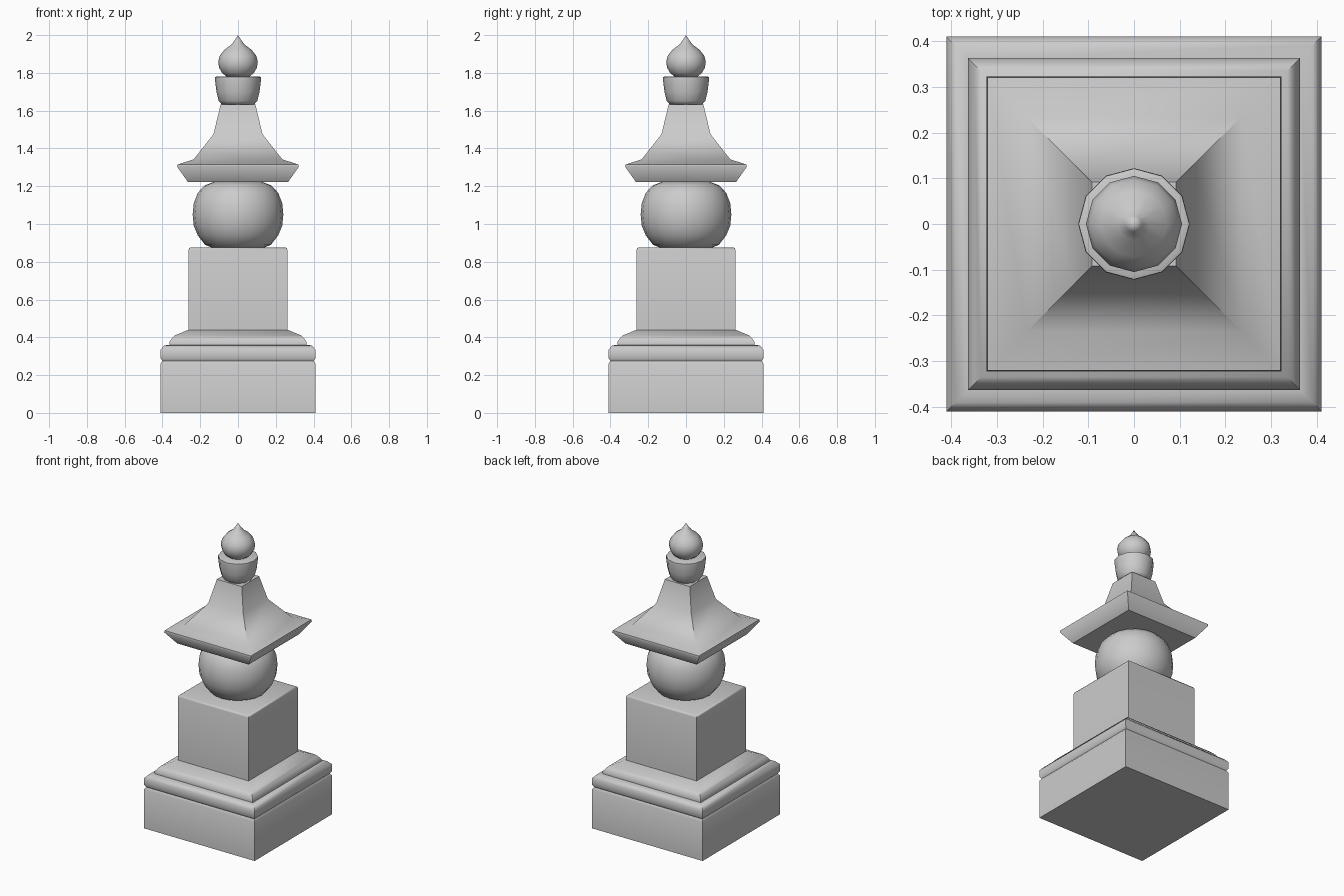
import bpy, bmesh
from math import pi, cos, sin, sqrt, radians

if "Cube" in bpy.data.objects:
    bpy.data.objects.remove(bpy.data.objects["Cube"])


def stack(name, profile, sides, angle):
    """Loft (half_width, z) profile rings; 4 sides gives a square section."""
    square = sides == 4
    k, turn = (sqrt(2), pi / 4) if square else (1, 0)
    bm = bmesh.new()
    rings = []
    for r, z in profile:
        if r == 0:
            rings.append([bm.verts.new((0, 0, z))] * sides)
        else:
            rings.append([bm.verts.new((k * r * cos(turn + 2 * pi * i / sides),
                                        k * r * sin(turn + 2 * pi * i / sides), z))
                          for i in range(sides)])
    for low, high in zip(rings, rings[1:]):
        for i in range(sides):
            j = (i + 1) % sides
            quad = [low[i], low[j], high[j], high[i]]
            bm.faces.new(list(dict.fromkeys(quad)))
    bm.faces.new(rings[0][::-1])
    if profile[-1][0] > 0:
        bm.faces.new(rings[-1])
    bmesh.ops.recalc_face_normals(bm, faces=bm.faces)
    mesh = bpy.data.meshes.new(name)
    bm.to_mesh(mesh)
    bm.free()
    ob = bpy.data.objects.new(name, mesh)
    bpy.context.collection.objects.link(ob)
    bpy.ops.object.select_all(action='DESELECT')
    ob.select_set(True)
    bpy.context.view_layer.objects.active = ob
    bpy.ops.object.shade_smooth_by_angle(angle=radians(angle))
    return ob


# Square plinth with a thin groove near its top
stack("plinth", [(0.41, 0), (0.41, 0.26), (0.40, 0.275)], 4, 50)

# Stepped moulding above the groove
stack("moulding", [(0.40, 0.275), (0.41, 0.29), (0.41, 0.335), (0.39, 0.357),
                   (0.363, 0.36), (0.363, 0.375), (0.35, 0.395), (0.335, 0.41),
                   (0.262, 0.44)], 4, 50)

# Square block with a softened top edge
stack("block", [(0.262, 0.44), (0.262, 0.862), (0.258, 0.872), (0.25, 0.876)], 4, 50)

# Round drum, a squashed sphere cut flat above and below
stack("round_body", [(0.13, 0.872), (0.175, 0.89), (0.213, 0.94), (0.234, 0.99),
                     (0.24, 1.05), (0.234, 1.11), (0.213, 1.165), (0.175, 1.205),
                     (0.13, 1.222)], 20, 60)

# Flared square roof
stack("roof", [(0.265, 1.222), (0.322, 1.303), (0.32, 1.315), (0.235, 1.342),
               (0.13, 1.475), (0.092, 1.632)], 4, 50)

# Cup and pointed jewel on top
stack("cup", [(0.085, 1.632), (0.102, 1.652), (0.114, 1.70), (0.122, 1.765),
              (0.121, 1.778), (0.11, 1.782)], 12, 60)
stack("jewel", [(0.06, 1.78), (0.085, 1.80), (0.1, 1.828), (0.105, 1.857),
                (0.097, 1.89), (0.072, 1.922), (0.035, 1.95), (0.018, 1.972),
                (0, 2.0)], 12, 60)
